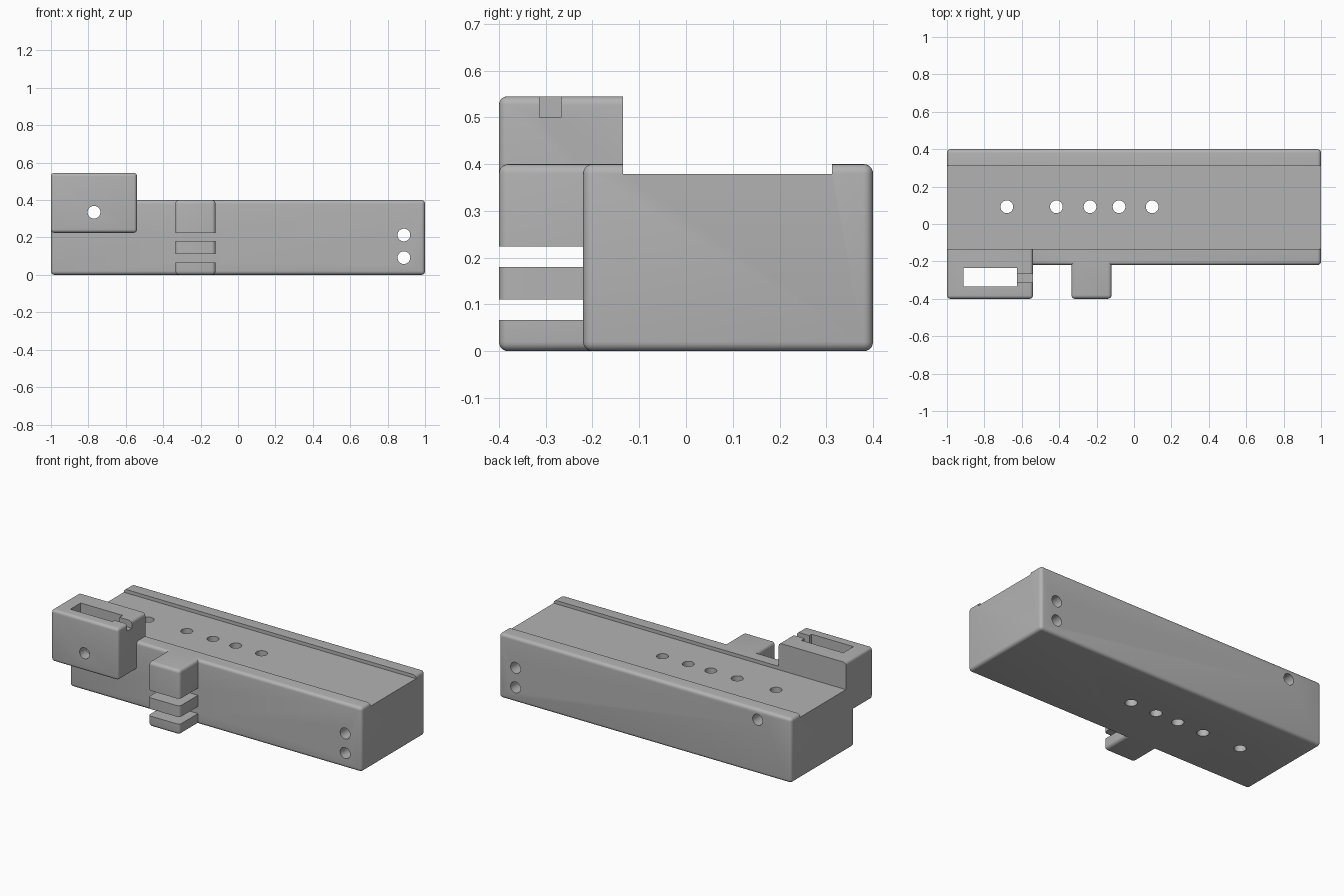
import bpy
import math
from mathutils import Vector

default = bpy.data.objects.get("Cube")
if default:
    bpy.data.objects.remove(default, do_unlink=True)

grey = bpy.data.materials.new("Plain grey")
grey.use_nodes = True
COLOUR = (0.45, 0.45, 0.45, 1)
grey.diffuse_color = COLOUR
grey.node_tree.nodes["Principled BSDF"].inputs["Base Color"].default_value = COLOUR


def apply(obj, mod):
    bpy.context.view_layer.objects.active = obj
    bpy.ops.object.modifier_apply(modifier=mod.name)


def box(name, x, y, z, radius=0.0):
    """Box spanning the given ranges, with optional rounded edges."""
    lo, hi = Vector((x[0], y[0], z[0])), Vector((x[1], y[1], z[1]))
    bpy.ops.mesh.primitive_cube_add(size=1, location=(lo + hi) / 2)
    obj = bpy.context.object
    obj.name = name
    obj.scale = hi - lo
    bpy.ops.object.transform_apply(location=True, rotation=True, scale=True)
    obj.data.materials.append(grey)
    if radius:
        mod = obj.modifiers.new("Rounding", 'BEVEL')
        mod.width = radius
        mod.segments = 5
        apply(obj, mod)
    return obj


def rod(name, location, length, along_y=False):
    """Round hole cutter."""
    bpy.ops.mesh.primitive_cylinder_add(
        vertices=40, radius=0.034, depth=length, location=location,
        rotation=(math.pi / 2 if along_y else 0, 0, 0))
    obj = bpy.context.object
    obj.name = name
    obj.data.materials.append(grey)
    return obj


def combine(target, tool, operation='DIFFERENCE'):
    mod = target.modifiers.new("Combine", 'BOOLEAN')
    mod.operation = operation
    mod.solver = 'EXACT'
    mod.object = tool
    apply(target, mod)
    bpy.data.objects.remove(tool, do_unlink=True)


# Main rail body
body = box("rail_body", (-1, 1), (-0.22, 0.4), (0, 0.4), 0.02)

# Raised housing on the front, flush with one end
housing = box("housing", (-1, -0.54), (-0.4, -0.08), (0.225, 0.545), 0.018)
combine(body, housing, 'UNION')

# Slotted lug on the front
lug = box("slotted_lug", (-0.335, -0.12), (-0.4, -0.15), (0, 0.4), 0.02)
for z in ((0.067, 0.111), (0.18, 0.224)):
    combine(lug, box("lug_slot", (-0.5, 0), (-0.5, 0), z))
combine(body, lug, 'UNION')

# Shallow channel along the top
combine(body, box("channel", (-1.2, 1.2), (-0.135, 0.312), (0.379, 0.8)))

# Window through the housing, and the notch leading into it
combine(body, box("window", (-0.912, -0.625), (-0.335, -0.235), (0.1, 0.8)))
combine(body, box("notch", (-0.65, -0.4), (-0.313, -0.267), (0.5, 0.8)))

# Vertical holes in the channel floor
for x in (-0.68, -0.415, -0.235, -0.08, 0.097):
    combine(body, rod("floor_hole", (x, 0.092, 0.2), 1))

# Cross holes from front to back
for x, z in ((-0.77, 0.335), (0.887, 0.092), (0.887, 0.213)):
    combine(body, rod("cross_hole", (x, 0, z), 2, True))

bpy.ops.object.select_all(action='DESELECT')
body.select_set(True)
bpy.context.view_layer.objects.active = body
bpy.ops.object.shade_smooth_by_angle(angle=math.radians(35))
